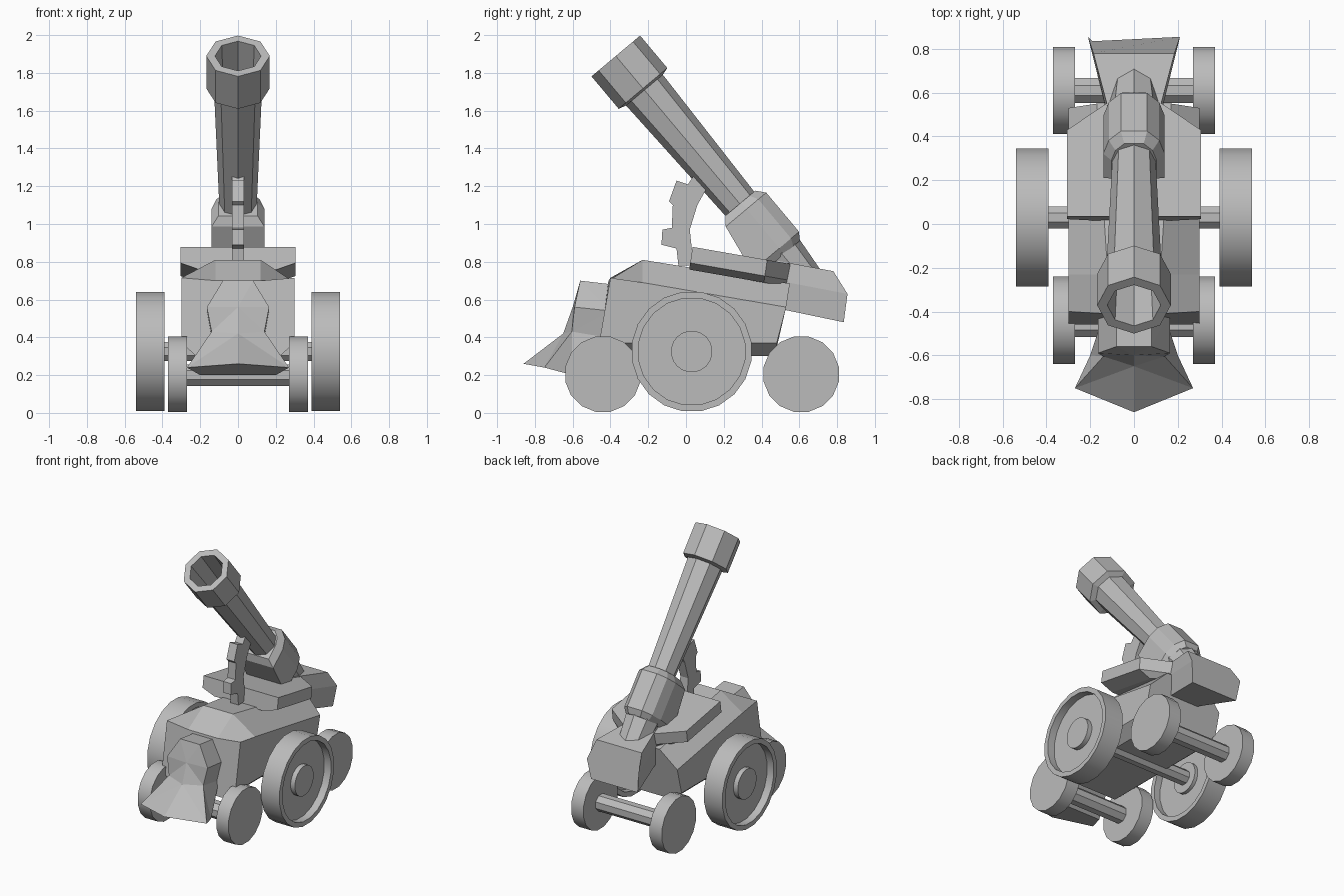
import bpy, bmesh, math
from mathutils import Vector

cube = bpy.data.objects.get("Cube")
if cube:
    bpy.data.objects.remove(cube, do_unlink=True)

grey = bpy.data.materials.new("plain_grey")
grey.use_nodes = True
grey.diffuse_color = (0.5, 0.5, 0.5, 1)
grey.node_tree.nodes["Principled BSDF"].inputs["Base Color"].default_value = (0.5, 0.5, 0.5, 1)


def finish(name, bm, smooth=False):
    bmesh.ops.recalc_face_normals(bm, faces=bm.faces)
    mesh = bpy.data.meshes.new(name)
    bm.to_mesh(mesh)
    bm.free()
    mesh.materials.append(grey)
    obj = bpy.data.objects.new(name, mesh)
    bpy.context.collection.objects.link(obj)
    if smooth:
        bpy.ops.object.select_all(action='DESELECT')
        obj.select_set(True)
        bpy.context.view_layer.objects.active = obj
        bpy.ops.object.shade_smooth_by_angle(angle=math.radians(30))
    return obj


def loft(name, rings, smooth=False):
    """Skin a row of equal-length point rings and cap both ends."""
    bm = bmesh.new()
    rows = [[bm.verts.new(p) for p in ring] for ring in rings]
    n = len(rows[0])
    for a, b in zip(rows, rows[1:]):
        for i in range(n):
            j = (i + 1) % n
            bm.faces.new((a[i], a[j], b[j], b[i]))
    bm.faces.new(rows[0])
    bm.faces.new(rows[-1])
    return finish(name, bm, smooth)


def mirrored(half):
    """Close a right-hand half section by mirroring it across x."""
    return half + [(-x, y, z) for x, y, z in reversed(half)]


def turned(name, profile, y, z, sides, side=1, smooth=True):
    """Lathe (x, radius) pairs around an axis parallel to x."""
    angles = [math.tau * (i + 0.5) / sides for i in range(sides)]
    rings = [[(side * x, y + r * math.cos(a), z + r * math.sin(a)) for a in angles]
             for x, r in profile]
    return loft(name, rings, smooth)


# Hull: sloped nose, chamfered shoulders, bevelled belly
loft("hull", [
    mirrored([(.12, -.41, .70), (.3, -.40, .715), (.3, -.46, .37), (.22, -.46, .30)]),
    mirrored([(.12, -.23, .81), (.3, -.23, .69), (.3, -.23, .37), (.22, -.23, .30)]),
    mirrored([(.17, .55, .685), (.3, .53, .56), (.3, .48, .37), (.22, .47, .30)]),
])

# Turret deck: slab tilted down toward the rear with cut rear corners
def deck_ring(drop, inset):
    w = .305 - inset
    outline = [(w, .035), (w, .43), (.12, .555)]
    return mirrored([(x, y - drop * .15, .885 - .175 * y - drop) for x, y in outline])


loft("turret_deck", [deck_ring(0, 0), deck_ring(.085, 0), deck_ring(.12, .1)])

# Rear storage box, flaring toward the back
loft("rear_box", [
    mirrored([(.10, .46, .81), (.12, .49, .70), (.11, .50, .55)]),
    mirrored([(.185, .78, .75), (.21, .855, .63), (.19, .835, .48)]),
])

# Gun frame: distance runs from muzzle to breech, lift is square to the bore
along = Vector((0, .643, -.766))
lift = Vector((0, .766, .643))


def on_gun(s, x, n):
    return along * s + lift * (.93 + n) + Vector((x, 0, 0))


def octagon(s, r):
    angles = [math.tau * i / 8 for i in range(8)]
    return [on_gun(s, r * math.sin(a), r * math.cos(a)) for a in angles]


loft("gun_barrel", [octagon(s, r) for s, r in [
    (-.62, .098), (-1.45, .127), (-1.462, .168), (-1.686, .168),
    (-1.686, .122), (-1.2, .10)]])
loft("gun_tail", [octagon(-.36, .125), octagon(-.10, .10)])


# Breech housing: rounded top, square underside
def breech_ring(s, k, bottom):
    half = [(.06, .145), (.115, .09), (.14, .01), (.14, bottom)]
    return ([on_gun(s, x * k, n * k) for x, n in half]
            + [on_gun(s, -x * k, n * k) for x, n in reversed(half)])


loft("breech_housing", [breech_ring(-.665, .74, -.135), breech_ring(-.62, 1, -.135),
                        breech_ring(-.35, 1, -.18), breech_ring(-.31, .8, -.18)])

# Toothed elevation arc in front of the breech
arc = [(-.05, 1.23), (.01, 1.21), (.04, 1.255), (.11, 1.19), (.06, 1.10), (.02, .97),
       (.04, .78), (-.04, .78), (-.05, .87), (-.13, .89), (-.125, .97), (-.075, .98),
       (-.07, 1.10), (-.09, 1.12)]
loft("elevation_arc", [[(x, y, z) for y, z in arc] for x in (-.032, .032)])

# Plough on the nose: ridged front that flares out to a pointed blade
bm = bmesh.new()
rows = []
for w, side_y, side_z, ridge_y, ridge_z, back_w, back_y, back_z in [
        (.08, -.56, .70, -.56, .70, .08, -.39, .68),
        (.165, -.59, .56, -.60, .56, .165, -.40, .54),
        (.14, -.605, .43, -.65, .42, .14, -.42, .40),
        (.27, -.75, .24, -.86, .26, .20, -.60, .20)]:
    half = [(back_w, back_y, back_z), (w, side_y, side_z)]
    ring = half + [(0, ridge_y, ridge_z)] + [(-x, y, z) for x, y, z in reversed(half)]
    rows.append([bm.verts.new(p) for p in ring])
for a, b in zip(rows, rows[1:]):
    for i in range(5):
        j = (i + 1) % 5
        bm.faces.new((a[i], a[j], b[j], b[i]))
bm.faces.new(rows[0])
bm.faces.new(rows[-1])
bmesh.ops.triangulate(bm, faces=[f for f in bm.faces if len(f.verts) == 4])
finish("nose_plough", bm)

# Wheels on both sides
big_profile = [(.415, .11), (.44, .11), (.44, .285), (.39, .285), (.39, .32), (.54, .32),
               (.54, .285), (.485, .285), (.485, .11), (.52, .11)]
for side, label in ((1, "left"), (-1, "right")):
    turned(label + "_main_wheel", big_profile, .03, .325, 20, side)
    for place, y in (("front", -.44), ("rear", .61)):
        turned(f"{label}_{place}_wheel", [(.27, .203), (.37, .203)], y, .205, 16, side)

# Axles
for place, y, z, w, r in (("front", -.46, .2, .28, .062), ("rear", .61, .2, .28, .062),
                          ("main", .03, .325, .45, .055)):
    turned(place + "_axle", [(-w, r), (w, r)], y, z, 8, smooth=False)
